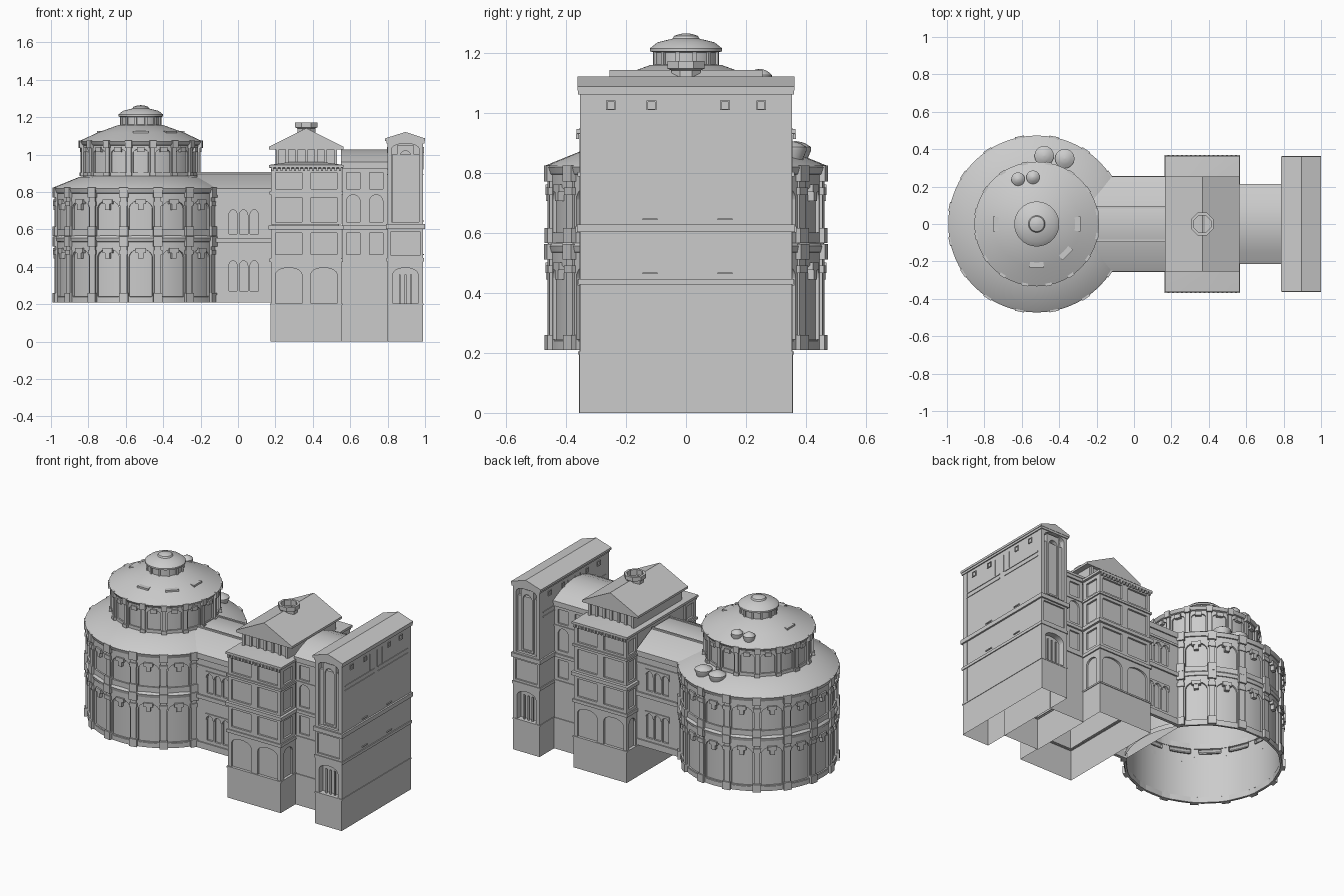
import bpy, bmesh, math
from math import sin, cos, pi, radians, sqrt


class Part:
    """Collects geometry for one named object."""
    def __init__(self, name):
        self.name, self.v, self.f = name, [], []

    def add(self, verts, faces):
        b = len(self.v)
        self.v += verts
        self.f += [[i + b for i in f] for f in faces]

    def done(self, angle=30):
        me = bpy.data.meshes.new(self.name)
        me.from_pydata(self.v, [], self.f)
        bm = bmesh.new()
        bm.from_mesh(me)
        bmesh.ops.recalc_face_normals(bm, faces=bm.faces)
        bm.to_mesh(me)
        bm.free()
        me.polygons.foreach_set("use_smooth", [True] * len(me.polygons))
        me.set_sharp_from_angle(angle=radians(angle))
        bpy.context.collection.objects.link(bpy.data.objects.new(self.name, me))


# Wall mappings: (u along wall, v height, d outwards) -> point
def flat(x, y, deg):
    c, s = cos(radians(deg)), sin(radians(deg))
    return lambda u, v, d: (x - s * u + c * d, y + c * u + s * d, v)


def curved(r, deg, x=-0.52):
    a = radians(deg)
    return lambda u, v, d: (x + (r + d) * cos(a + u / r), (r + d) * sin(a + u / r), v)


def mbox(p, m, u0, u1, v0, v1, d0, d1):
    vs = [m(u, v, d) for d in (d0, d1) for v in (v0, v1) for u in (u0, u1)]
    p.add(vs, [(0, 1, 3, 2), (4, 5, 7, 6), (0, 1, 5, 4), (2, 3, 7, 6), (0, 2, 6, 4), (1, 3, 7, 5)])


def arch(p, m, u0, u1, v0, v1, jamb, sill, spring, crown, d, n=10):
    """Wall layer with an arched (or square, if spring == crown) opening."""
    a0, a1 = u0 + jamb, u1 - jamb
    mbox(p, m, u0, a0, v0, v1, 0, d)
    mbox(p, m, a1, u1, v0, v1, 0, d)
    if sill > v0:
        mbox(p, m, a0, a1, v0, sill, 0, d)
    vs, fs = [], []
    for i in range(n + 1):
        t = -cos(pi * i / n)
        u = (a0 + a1) / 2 + t * (a1 - a0) / 2
        h = spring + (crown - spring) * sqrt(max(0, 1 - t * t))
        vs += [m(u, h, 0), m(u, h, d), m(u, v1, d), m(u, v1, 0)]
        if i < n:
            fs += [[4 * i + k, 4 * i + k + 1, 4 * i + k + 5, 4 * i + k + 4] for k in range(3)]
    p.add(vs, fs)


def cells(p, m, half, n, v0, v1, jamb, sill, spring, crown, d):
    w = 2 * half / n
    for i in range(n):
        arch(p, m, -half + i * w, -half + (i + 1) * w, v0, v1, jamb, sill, spring, crown, d)


def rings(p, ring_list, cap):
    n = len(ring_list[0])
    fs = [(r * n + i, r * n + (i + 1) % n, (r + 1) * n + (i + 1) % n, (r + 1) * n + i)
          for r in range(len(ring_list) - 1) for i in range(n)]
    if cap:
        fs.append([(len(ring_list) - 1) * n + i for i in range(n)])
    p.add([v for r in ring_list for v in r], fs)


def lathe(p, x, y, prof, n=64, phase=0, cap=True):
    rings(p, [[(x + r * cos(2 * pi * i / n + phase), y + r * sin(2 * pi * i / n + phase), z)
               for i in range(n)] for r, z in prof], cap)


def rect(p, x0, x1, y, prof, cap=True):
    """Rectangular walls, open below; prof is (outward offset, z)."""
    rings(p, [[(x0 - d, -y - d, z), (x1 + d, -y - d, z), (x1 + d, y + d, z), (x0 - d, y + d, z)]
              for d, z in prof], cap)


def band(p, x0, x1, y, z0, z1, d):
    rect(p, x0, x1, y, [(-0.01, z0), (d, z0), (d, z1), (-0.01, z1)], False)


def prism(p, pts, axis, a0, a1):
    n = len(pts)
    put = (lambda q, a: (q[0], a, q[1])) if axis == 'y' else (lambda q, a: (a, q[0], q[1]))
    p.add([put(q, a) for a in (a0, a1) for q in pts],
          [(i, (i + 1) % n, n + (i + 1) % n, n + i) for i in range(n)]
          + [list(range(n)), list(range(n, 2 * n))])


# Rotunda core: walls, cornices, two roofs, lantern
p = Part("rotunda_core")
lathe(p, -0.52, 0, [(.458, .21), (.458, .24), (.445, .245), (.445, .53), (.463, .535), (.468, .555),
                    (.46, .565), (.445, .57), (.445, .79), (.465, .795), (.473, .818), (.465, .825),
                    (.33, .88), (.305, .885), (.305, 1.045), (.322, 1.052), (.333, 1.07),
                    (.23, 1.118), (.12, 1.158), (.104, 1.16), (.104, 1.2), (.12, 1.204),
                    (.12, 1.214), (.095, 1.234), (.045, 1.246), (.04, 1.255), (.02, 1.262), (.003, 1.264)])
p.done()

# Rotunda bays and piers: two main storeys and upper drum
bays, piers = Part("rotunda_arched_bays"), Part("rotunda_piers")
for k in range(16):
    for deg, is_bay in ((k * 22.5, True), (k * 22.5 + 11.25, False)):
        off = abs((deg + 180) % 360 - 180)
        m, t = curved(.445, deg), curved(.305, deg)
        if is_bay:
            arch(bays, t, -.06, .06, .885, 1.048, .02, .905, 1.01, 1.03, .01)
            mbox(bays, t, -.018, .018, 1.015, 1.04, 0, .02)
        else:
            mbox(piers, t, -.011, .011, .885, 1.05, 0, .02)
            mbox(piers, t, -.015, .015, .885, .905, 0, .027)
            mbox(piers, t, -.016, .016, 1.035, 1.075, 0, .032)
        if off < 30:
            continue
        for z0, z1 in ((.21, .535), (.565, .795)):
            if is_bay:
                arch(bays, m, -.0875, .0875, z0, z1, .026, z0 + .035, z1 - .085, z1 - .04, .013)
                mbox(bays, m, -.026, .026, z1 - .06, z1 - .035, 0, .024)
                mbox(bays, m, -.013, .013, z1 - .09, z1 - .06, 0, .022)
            else:
                mbox(piers, m, -.017, .017, z0, z1, 0, .022)
                mbox(piers, m, -.023, .023, z0, z0 + .05, 0, .031)
                mbox(piers, m, -.022, .022, z1 - .07, z1 - .045, 0, .028)
                mbox(piers, m, -.023, .023, z1 - .025, z1 + .028, 0, .033)
bays.done()
piers.done()

# Lantern ribs
p = Part("lantern_ribs")
for k in range(12):
    mbox(p, curved(.1, k * 30 + 15), -.006, .006, 1.155, 1.205, 0, .012)
p.done()

# Roof dormers and round vents
p = Part("roof_dormers")
for deg in (180, 0, -90, -45):
    mbox(p, curved(.21, deg), -.036, .036, 1.08, 1.127, -.025, .027)
p.done()
p = Part("roof_vents")
for x, y, z, r in ((-.48, .365, .83, .052), (-.37, .35, .83, .052), (-.62, .24, 1.07, .036), (-.54, .25, 1.07, .036)):
    lathe(p, x, y, [(r * .7, z - .01), (r * .8, z + .02), (r, z + .045), (r, z + .055),
                    (r * .6, z + .068), (r * .35, z + .072), (.002, z + .075)], 20)
p.done()

# Wing linking rotunda and middle tower
p = Part("link_wing")
rect(p, -.14, .18, .235, [(0, .21), (0, .81)], False)
prism(p, [(-.255, .8), (-.255, .82), (-.09, .9), (.09, .9), (.255, .82), (.255, .8)], 'x', -.22, .18)
for s in (-1, 1):
    mbox(p, flat(0, s * .09, 90), -.18, .22, .895, .907, -.006, .006)
    m = flat(.03, s * .235, s * 90)
    for v0, v1, sill, spring, crown in ((.21, .53, .27, .405, .432), (.555, .8, .575, .675, .705)):
        cells(p, m, .085, 3, v0, v1, .006, sill, spring, crown, .012)
        for e in (-1, 1):
            mbox(p, m, *sorted((e * .085, e * .155)), v0, v1, 0, .012)
        for i in range(-1, 2):
            arch(p, m, i * .057 - .028, i * .057 + .028, spring, crown + .012, .004, spring, spring, crown, .018)
    for z0, z1, d in ((.21, .25, .02), (.53, .555, .022), (.73, .745, .018), (.785, .805, .02)):
        mbox(p, m, -.165, .15, z0, z1, 0, d)
p.done()

# Middle tower with panelled faces
rows = ((.2, .425, .205, .36, .395), (.445, .6, .465, .58, .58),
        (.625, .79, .64, .77, .77), (.8, .925, .815, .905, .905))
p = Part("middle_tower")
rect(p, .175, .555, .356, [(0, 0), (0, .2), (-.014, .202), (-.014, .925), (.008, .93), (.008, .945), (-.1, .96)])
for s in (-1, 1):
    for r in rows:
        cells(p, flat(.365, s * .342, s * 90), .188, 2, r[0], r[1], .024, *r[2:], .012)
        cells(p, flat(.541, s * .277, 0), .075, 1, r[0], r[1], .03, *r[2:], .012)
        cells(p, flat(.189, s * .298, 180), .055, 1, r[0], r[1], .022, *r[2:], .012)
    for i in range(16):
        u = -.18 + i * .024
        mbox(p, flat(.365, s * .356, s * 90), u - .006, u + .006, .912, .93, 0, .01)
for z0, z1, d in ((.195, .205, .004), (.425, .445, .006), (.6, .622, .012), (.788, .802, .006)):
    band(p, .175, .555, .356, z0, z1, d)
p.done()

# Attic, gable roof and octagonal chimney of the middle tower
p = Part("middle_tower_attic")
rect(p, .2, .53, .235, [(0, .94), (0, 1.035)])
for s in (-1, 1):
    for i in range(7):
        u = -.155 + i * .0517
        mbox(p, flat(.365, s * .235, s * 90), u - .008, u + .008, .95, 1.035, 0, .012)
prism(p, [(.165, 1.028), (.165, 1.042), (.365, 1.142), (.565, 1.042), (.565, 1.028)], 'y', -.255, .255)
p.done()
p = Part("octagonal_chimney")
lathe(p, .365, 0, [(.052, 1.08), (.052, 1.14), (.066, 1.146), (.066, 1.172), (.05, 1.172), (.05, 1.135), (.002, 1.135)],
      8, pi / 8)
p.done()

# Connector between the two towers
p = Part("connector")
rect(p, .55, .805, .205, [(0, 0), (0, .2), (-.014, .202), (-.014, .95)], False)
for s in (-1, 1):
    m = flat(.6775, s * .191, s * 90)
    mbox(p, m, -.125, .125, .2, .445, 0, .01)
    for r in ((.445, .6, .465, .58, .58), (.62, .8, .64, .75, .785), (.8, .925, .815, .905, .905)):
        cells(p, m, .122, 2, r[0], r[1], .025, *r[2:], .011)
    for z0, z1, d in ((.43, .447, .016), (.6, .62, .022), (.793, .803, .016), (.925, .95, .02)):
        mbox(p, m, -.125, .125, z0, z1, 0, d)
prism(p, [(-.215, .945), (-.215, .96), (-.15, .992), (-.08, 1.017), (0, 1.026), (.08, 1.017),
          (.15, .992), (.215, .96), (.215, .945)], 'x', .55, .805)
p.done()

# End tower with deep niches front and back
p = Part("end_tower")
rect(p, .8, .99, .354, [(0, 0), (0, .2), (-.002, .2)], True)
rect(p, .801, .989, .315, [(0, .2), (0, 1.08)])
for s in (-1, 1):
    m = flat(.895, s * .315, s * 90)
    arch(p, m, -.095, .095, .2, .43, .028, .205, .36, .395, .038)
    mbox(p, m, -.095, .095, .43, .625, 0, .028)
    arch(p, m, -.095, .095, .44, .61, .018, .46, .59, .59, .038)
    arch(p, m, -.095, .095, .625, 1.08, .022, .64, 1.03, 1.06, .038)
    mbox(p, m, -.072, .072, .625, 1.0, 0, .02)
    arch(p, m, -.045, .045, .65, 1.05, .012, .66, .98, 1.02, .028)
    for u in (-.03, 0, .03):
        mbox(p, m, u - .005, u + .005, .2, .36, .012, .02)
for z0, z1, d in ((.197, .205, .003), (.428, .446, .005), (.602, .628, .01), (1.06, 1.08, .006)):
    band(p, .8, .99, .353, z0, z1, d)
prism(p, [(.787, 1.073), (.787, 1.087), (.895, 1.121), (1.0, 1.087), (1.0, 1.073)], 'y', -.361, .361)
p.done()

# Small windows and trim on the long faces of the end tower
p = Part("end_tower_trim")
for x, a in ((.989, 0), (.801, 180)):
    m = flat(x, 0, a)
    for y in (-.25, -.115, .13, .25):
        arch(p, m, y - .016, y + .016, 1.008, 1.04, .004, 1.012, 1.036, 1.036, .005)
    for u0, u1 in ((-.32, -.02), (.02, .32)):
        mbox(p, m, u0, u1, .92, .926, 0, .004)
        mbox(p, m, u0, u1, .892, .897, 0, .004)
    for u in (-.065, .01, .06):
        mbox(p, m, u - .002, u + .002, .926, 1.035, 0, .004)
    for u in (-.12, .13):
        for z in (.645, .465):
            mbox(p, m, u - .025, u + .025, z - .003, z + .003, 0, .006)
p.done()
